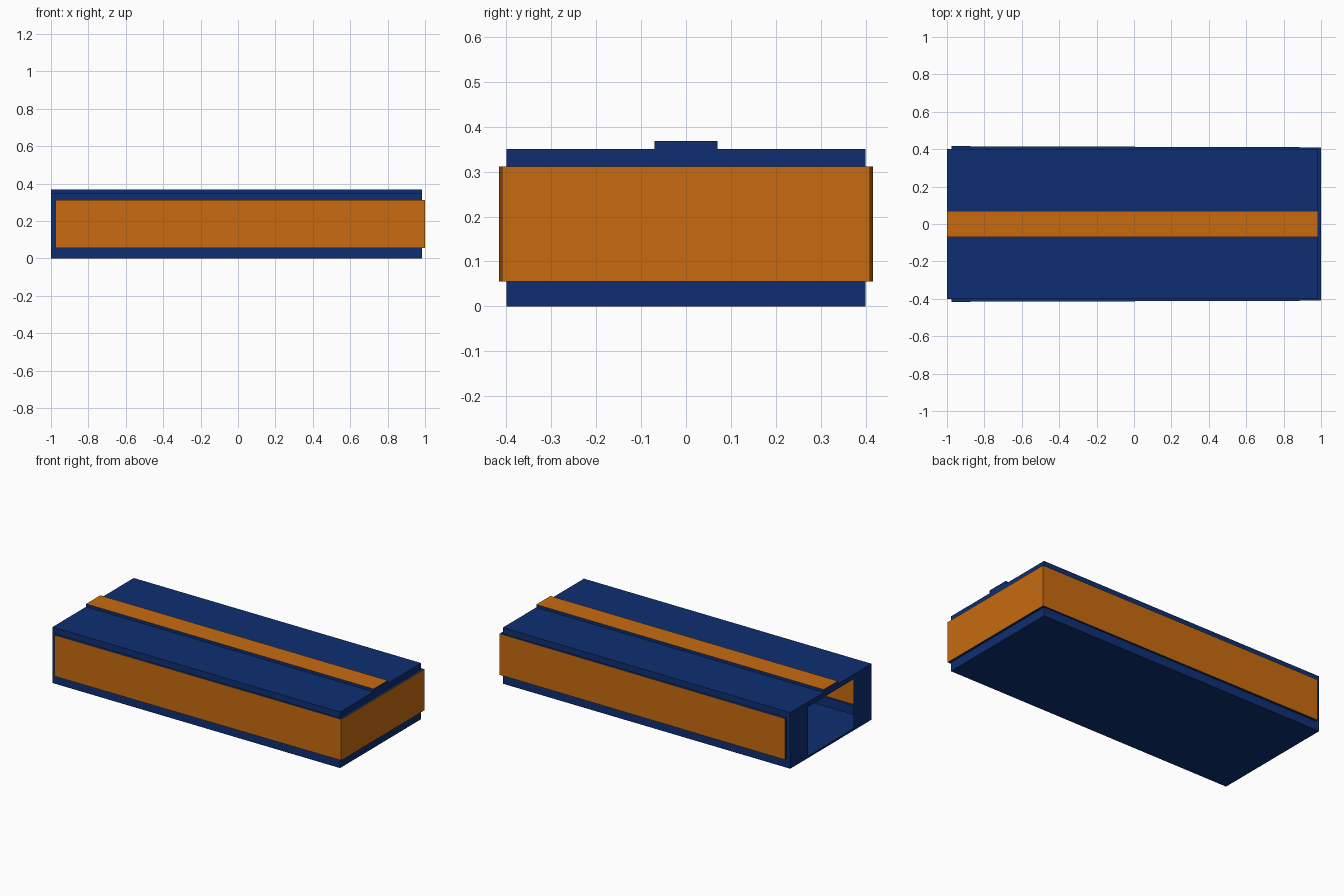
import bpy, bmesh
from mathutils import Vector

cube = bpy.data.objects.get("Cube")
if cube:
    bpy.data.objects.remove(cube, do_unlink=True)


def material(name, colour):
    mat = bpy.data.materials.new(name)
    mat.use_nodes = True
    mat.diffuse_color = colour
    mat.node_tree.nodes["Principled BSDF"].inputs["Base Color"].default_value = colour
    return mat


BLUE = material("deep blue", (0.0045, 0.028, 0.17, 1))
ORANGE = material("burnt orange", (0.57, 0.148, 0.005, 1))

# Main dimensions of the hollow shell
X0, X1, Y, H = -1.0, 0.985, 0.4, 0.35
BAND_LOW, BAND_HIGH = 0.055, 0.312
STRIPE_Y, STRIPE_Z = 0.07, 0.368
DOOR_Y, DOOR_LOW, DOOR_HIGH = 0.225, 0.012, 0.32
MIDDLE = Vector((0, 0, H / 2))


def finish(name, bm):
    """Weld the sheet, turn its faces outward and make the object."""
    bmesh.ops.remove_doubles(bm, verts=bm.verts, dist=1e-5)
    bmesh.ops.recalc_face_normals(bm, faces=bm.faces)
    out = sum(f.normal.dot(f.calc_center_median() - MIDDLE) * f.calc_area() for f in bm.faces)
    if out < 0:
        bmesh.ops.reverse_faces(bm, faces=bm.faces)
    mesh = bpy.data.meshes.new(name)
    bm.to_mesh(mesh)
    bm.free()
    mesh.materials.append(BLUE)
    mesh.materials.append(ORANGE)
    bpy.context.collection.objects.link(bpy.data.objects.new(name, mesh))


def loft(bm, rows, painted=lambda row, col: False):
    """Join rows of points with quads; painted picks the orange ones."""
    grid = [[bm.verts.new(p) for p in row] for row in rows]
    for i in range(len(grid) - 1):
        a, b = grid[i], grid[i + 1]
        for j in range(len(a) - 1):
            face = bm.faces.new((a[j], a[j + 1], b[j + 1], b[j]))
            face.material_index = int(painted(i, j))


def mirrored(half):
    return half + [(x, -y) for x, y in reversed(half)]


# Walls: three sides with a raised band that wraps round the closed end
wall = mirrored([(X0, Y), (-0.975, Y), (-0.975, Y), (X1, Y)])
band = mirrored([(X0, Y), (-0.975, Y), (-0.975, 0.416), (1.0, 0.41)])
levels = [(wall, 0), (wall, BAND_LOW), (band, BAND_LOW),
          (band, BAND_HIGH), (wall, BAND_HIGH), (wall, H)]
bm = bmesh.new()
loft(bm, [[(x, y, z) for x, y in path] for path, z in levels],
     lambda row, col: row == 2 and col in (2, 3, 4))
finish("banded_walls", bm)

# Roof with a raised stripe along the middle
profile = [(-Y, H), (-STRIPE_Y, H), (-STRIPE_Y, STRIPE_Z),
           (STRIPE_Y, STRIPE_Z), (STRIPE_Y, H), (Y, H)]
bm = bmesh.new()
loft(bm, [[(x, y, z) for y, z in profile] for x in (X0, X1)],
     lambda row, col: col == 2)
for x in (X0, X1):
    bm.faces.new([bm.verts.new((x, y, z)) for y, z in profile[1:5]])
finish("striped_roof", bm)

# Floor
bm = bmesh.new()
loft(bm, [[(x, y, 0) for y in (-Y, Y)] for x in (X0, X1)])
finish("floor", bm)

# End frame around the open doorway
outer = [(-Y, 0), (Y, 0), (Y, H), (-Y, H), (-Y, 0)]
inner = [(-DOOR_Y, DOOR_LOW), (DOOR_Y, DOOR_LOW), (DOOR_Y, DOOR_HIGH),
         (-DOOR_Y, DOOR_HIGH), (-DOOR_Y, DOOR_LOW)]
bm = bmesh.new()
loft(bm, [[(X0, y, z) for y, z in ring] for ring in (outer, inner)])
finish("end_frame", bm)
